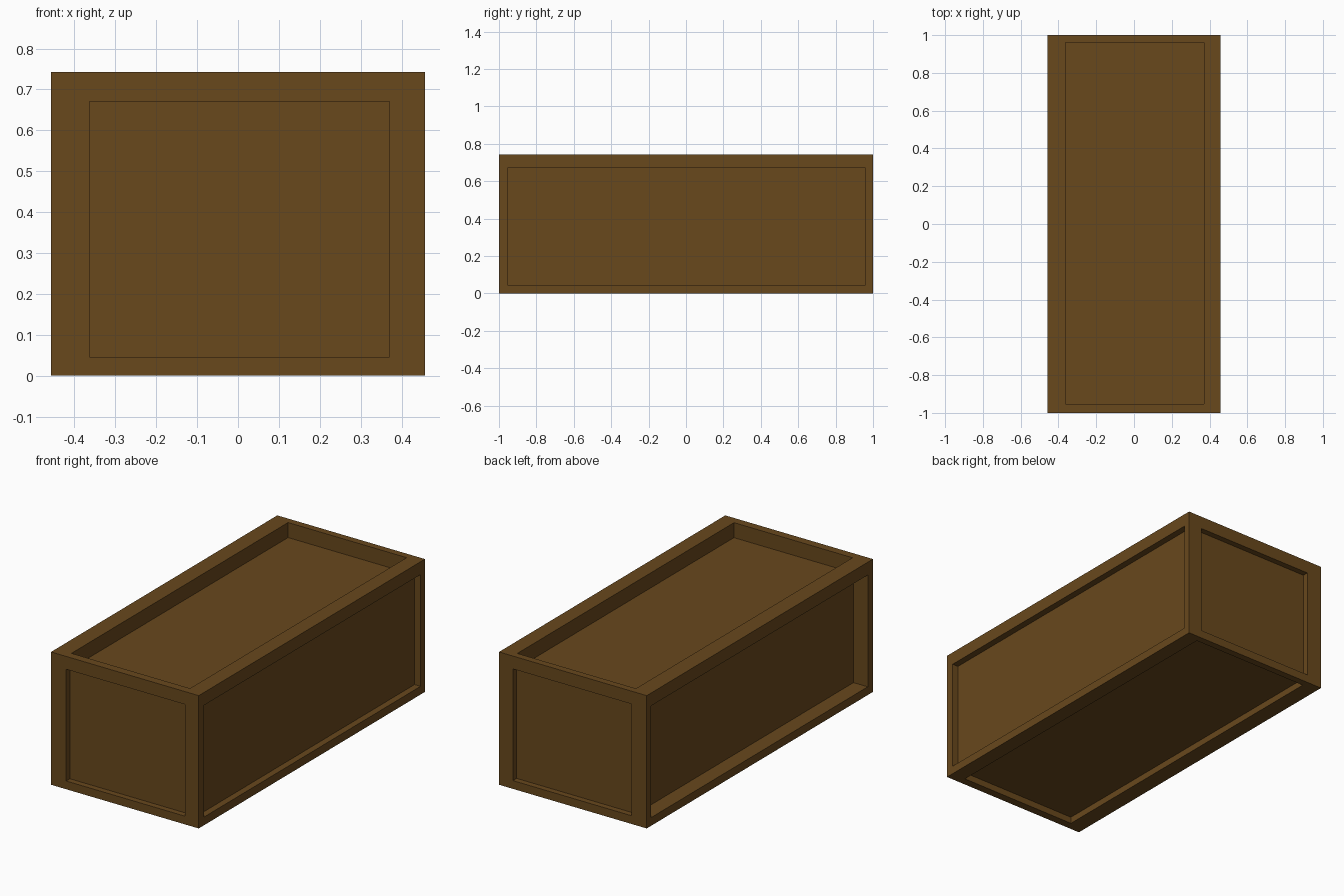
import bpy, bmesh
from mathutils import Vector

if "Cube" in bpy.data.objects:
    bpy.data.objects.remove(bpy.data.objects["Cube"])

# Outer body and the limits of the panel openings
LO, HI = Vector((-0.457, -1.0, 0.0)), Vector((0.457, 1.0, 0.743))
OPEN_LO, OPEN_HI = Vector((-0.363, -0.954, 0.046)), Vector((0.371, 0.961, 0.671))

# Panel depth for each side: (axis, direction) -> depth
DEPTH = {(0, -1): 0.088, (0, 1): 0.037,
         (1, -1): 0.033, (1, 1): 0.033,
         (2, -1): 0.037, (2, 1): 0.084}


def recess(bm, face, axis, sign, depth):
    """Inset a face to its opening, then push a panel inward."""
    bmesh.ops.inset_region(bm, faces=[face], thickness=0.02)
    mid = (LO + HI) / 2
    for v in face.verts:
        for a in range(3):
            if a != axis:
                v.co[a] = OPEN_HI[a] if v.co[a] > mid[a] else OPEN_LO[a]
    panel = bmesh.ops.extrude_discrete_faces(bm, faces=[face])["faces"][0]
    for v in panel.verts:
        v.co[axis] -= sign * depth


# Crate body
bm = bmesh.new()
bmesh.ops.create_cube(bm, size=1)
bmesh.ops.scale(bm, vec=HI - LO, verts=bm.verts)
bmesh.ops.translate(bm, vec=(LO + HI) / 2, verts=bm.verts)
bm.normal_update()

# Recessed panels on all six sides
for face in list(bm.faces):
    axis = max(range(3), key=lambda a: abs(face.normal[a]))
    sign = 1 if face.normal[axis] > 0 else -1
    recess(bm, face, axis, sign, DEPTH[axis, sign])
bmesh.ops.recalc_face_normals(bm, faces=bm.faces)

mesh = bpy.data.meshes.new("wooden_crate")
bm.to_mesh(mesh)
bm.free()
crate = bpy.data.objects.new("wooden_crate", mesh)
bpy.context.collection.objects.link(crate)

# Brown wood
wood = bpy.data.materials.new("brown_wood")
wood.diffuse_color = (0.14, 0.065, 0.012, 1)
wood.use_nodes = True
wood.node_tree.nodes["Principled BSDF"].inputs["Base Color"].default_value = wood.diffuse_color
mesh.materials.append(wood)
